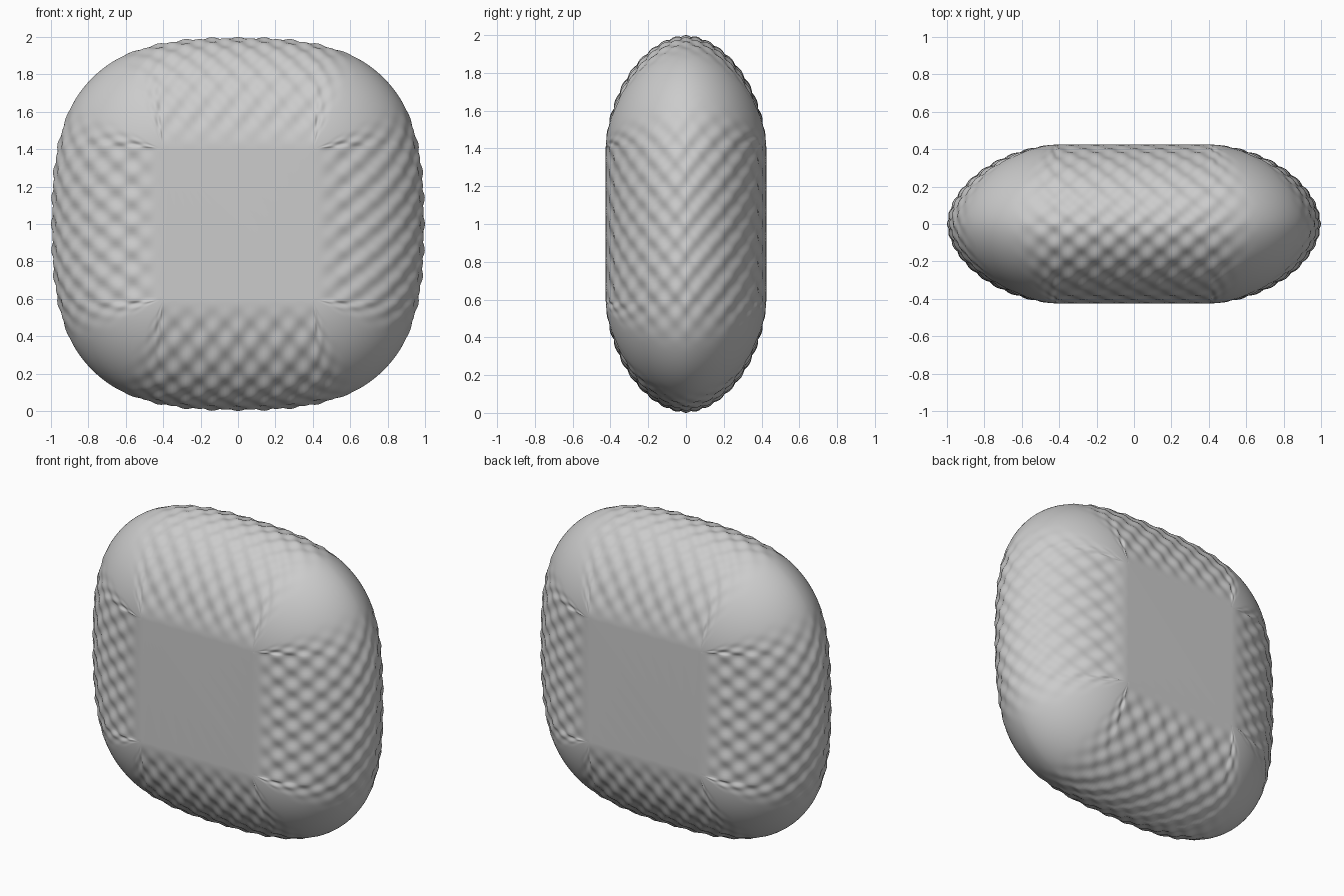
import bpy, bmesh
from math import sin, cos, pi, radians, copysign

if "Cube" in bpy.data.objects:
    bpy.data.objects.remove(bpy.data.objects["Cube"])

HALF_Y = 0.425       # half thickness
FLAT = 0.4           # half size of the flat centre square
N_OUT = 2.79         # superellipse power of the outline
N_SIDE = 1.85        # superellipse power of the side profile
STRIP = radians(24)  # half angle of each bumpy strip
AMP = 0.008          # bump height
RINGS, SEGS = 160, 360


def smooth(t):
    t = max(0.0, min(1.0, t))
    return t * t * (3 - 2 * t)


def clamp(t):
    return max(-1.0, min(1.0, t))


def outline(a):
    c, s = cos(a), sin(a)
    r = (abs(c) ** N_OUT + abs(s) ** N_OUT) ** (-1 / N_OUT)
    return r * c, r * s


bm = bmesh.new()
bump = bm.verts.layers.float.new("bump")
rings = []

# Rings run from the front square, over the rim, to the back square
for i in range(RINGS + 1):
    phi = pi * i / RINGS
    s = max(sin(phi), 0) ** (2 / N_SIDE) if 0 < i < RINGS else 0.0
    y = -copysign(abs(cos(phi)) ** (2 / N_SIDE), cos(phi)) * HALF_Y
    ring = []
    for j in range(SEGS):
        a = 2 * pi * j / SEGS
        side = round(a / (pi / 2))
        d = a - side * pi / 2
        ox, oz = outline(d)
        ix, iz = FLAT, FLAT * clamp(d / STRIP)
        px, pz = ix + s * (ox - ix), iz + s * (oz - iz)
        ca, sa = cos(side * pi / 2), sin(side * pi / 2)
        v = bm.verts.new((px * ca - pz * sa, y, px * sa + pz * ca + 1))
        # Staggered bumps, fading toward the corners and the flat centre
        wave = cos(20 * phi) * cos(2 * pi * 6 * d / (2 * STRIP))
        mask = smooth((radians(38) - abs(d)) / radians(16)) * smooth(s / 0.3)
        v[bump] = AMP * (wave - 1) * mask
        ring.append(v)
    rings.append(ring)

for r0, r1 in zip(rings, rings[1:]):
    for j in range(SEGS):
        k = (j + 1) % SEGS
        bm.faces.new((r0[j], r0[k], r1[k], r1[j]))
bm.faces.new(rings[0])
bm.faces.new(rings[-1])

# Weld the fans at the square corners, then push the bumps along the normals
bmesh.ops.remove_doubles(bm, verts=bm.verts, dist=1e-5)
bmesh.ops.recalc_face_normals(bm, faces=bm.faces)
bm.normal_update()
moves = [(v, v.normal * v[bump]) for v in bm.verts]
for v, m in moves:
    v.co += m
for f in bm.faces:
    f.smooth = True

mesh = bpy.data.meshes.new("cushion")
bm.to_mesh(mesh)
bm.free()
cushion = bpy.data.objects.new("cushion", mesh)
bpy.context.collection.objects.link(cushion)
